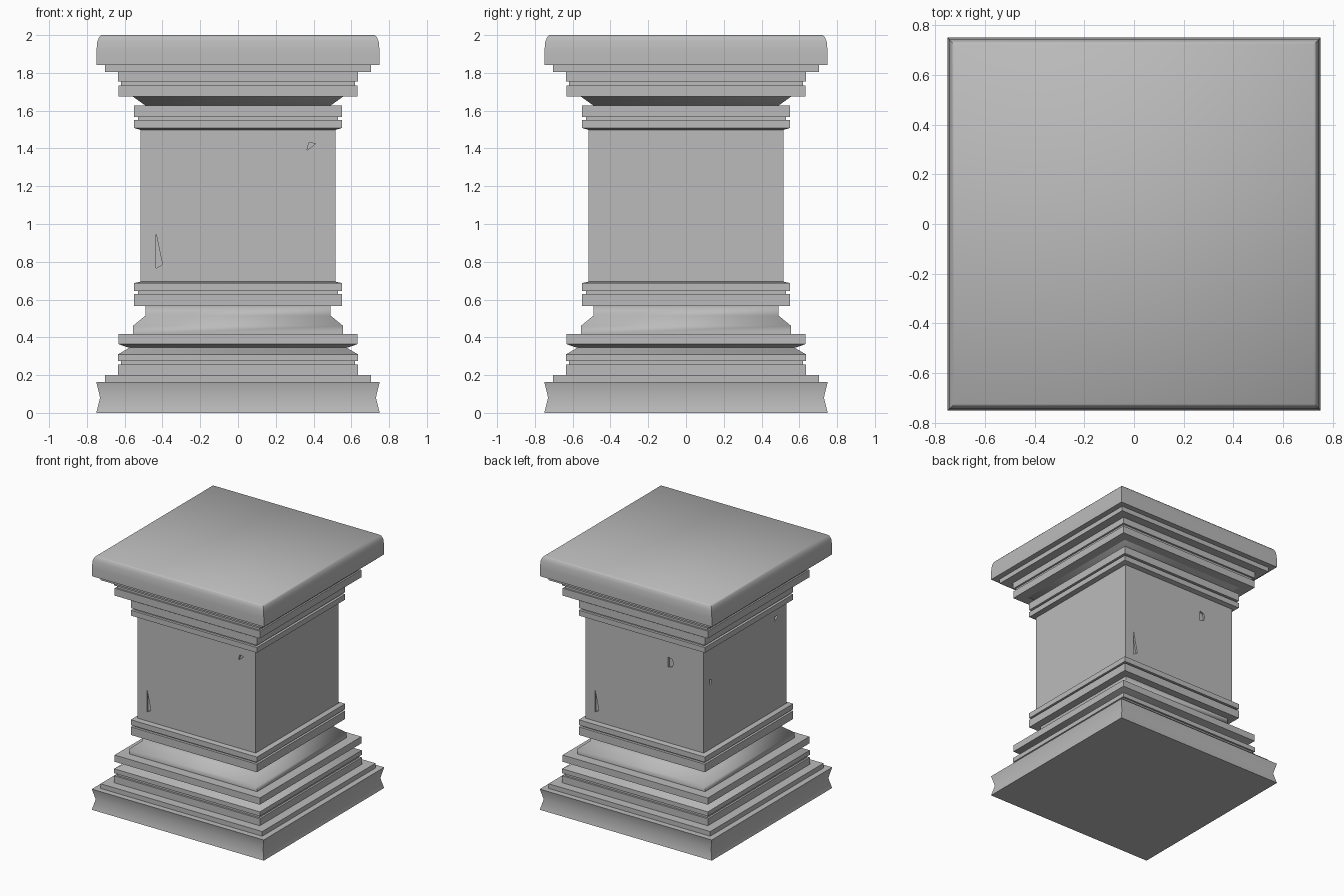
import bpy, bmesh, math
from mathutils import Matrix

cube = bpy.data.objects.get("Cube")
if cube:
    bpy.data.objects.remove(cube, do_unlink=True)

stone = bpy.data.materials.new("grey_stone")
stone.use_nodes = True
GREY = (0.5, 0.5, 0.5, 1)
stone.diffuse_color = GREY
stone.node_tree.nodes["Principled BSDF"].inputs["Base Color"].default_value = GREY


def add_object(name, bm):
    bmesh.ops.recalc_face_normals(bm, faces=bm.faces)
    mesh = bpy.data.meshes.new(name)
    bm.to_mesh(mesh)
    bm.free()
    mesh.materials.append(stone)
    obj = bpy.data.objects.new(name, mesh)
    bpy.context.collection.objects.link(obj)
    return obj


def square_lathe(name, profile, smooth=55):
    """Sweep a (half width, height) profile round a square plan."""
    bm = bmesh.new()
    rings = [[bm.verts.new((sx * r, sy * r, z))
              for sx, sy in ((-1, -1), (1, -1), (1, 1), (-1, 1))] for r, z in profile]
    for low, high in zip(rings, rings[1:]):
        for i in range(4):
            j = (i + 1) % 4
            bm.faces.new((low[i], low[j], high[j], high[i]))
    bm.faces.new(rings[0][::-1])
    bm.faces.new(rings[-1])
    obj = add_object(name, bm)
    if smooth:
        bpy.ops.object.select_all(action='DESELECT')
        obj.select_set(True)
        bpy.context.view_layer.objects.active = obj
        bpy.ops.object.shade_smooth_by_angle(angle=math.radians(smooth))
    return obj


def band(r, low, high):
    return [(r, low), (r, high)]


# Plinth with a hollowed side
square_lathe("plinth", [(.75, 0), (.73, .08), (.75, .163)])

# Stepped base mouldings with a groove
square_lathe("base_steps", band(.705, .163, .2) + band(.635, .2, .255)
             + band(.62, .255, .275) + band(.635, .275, .31)
             + [(.575, .345), (.6, .352)] + band(.633, .365, .418))
square_lathe("base_cove", band(.557, .418, .46) + [(.49, .515), (.49, .567)])
square_lathe("lower_collar", band(.55, .567, .63) + band(.53, .63, .645)
             + band(.55, .645, .687) + [(.515, .695)])

# Square shaft
shaft = square_lathe("shaft", band(.515, .69, 1.505), smooth=0)

# Capital mouldings
square_lathe("upper_collar", [(.515, 1.498)] + band(.55, 1.508, 1.55)
             + band(.53, 1.55, 1.567) + band(.55, 1.567, 1.627))
square_lathe("capital_cove", [(.49, 1.627), (.557, 1.675)])
square_lathe("capital_steps", band(.633, 1.675, 1.733) + band(.62, 1.733, 1.755)
             + band(.635, 1.755, 1.805) + band(.705, 1.805, 1.842))
square_lathe("cap_slab", band(.75, 1.842, 1.91)
             + [(.745, 1.965), (.735, 1.99), (.725, 2)])

# Chips cut into the shaft: outline on a face, and the face's turn in degrees
sliver = [(-.435, .955), (-.435, .765), (-.4, .785)]
corner_chip = [(.365, 1.39), (.41, 1.425), (.375, 1.432)]
round_chip = [(.205, 1.29), (.24, 1.3), (.25, 1.33), (.24, 1.36), (.205, 1.37)]
edge_chip = [(-.445, 1.2), (-.42, 1.21), (-.42, 1.24), (-.445, 1.25)]
chips = [(sliver, 0), (corner_chip, 0), (sliver, 180), (round_chip, 180),
         (edge_chip, 270), (corner_chip, 270)]

bm = bmesh.new()
for outline, turn in chips:
    front = [bm.verts.new((x, -.55, z)) for x, z in outline]
    back = [bm.verts.new((x, -.5, z)) for x, z in outline]
    bm.faces.new(front)
    bm.faces.new(back[::-1])
    for i in range(len(front)):
        j = (i + 1) % len(front)
        bm.faces.new((front[j], front[i], back[i], back[j]))
    bmesh.ops.rotate(bm, verts=front + back, cent=(0, 0, 0),
                     matrix=Matrix.Rotation(math.radians(turn), 3, 'Z'))
cutter = add_object("chip_cutter", bm)
cutter.hide_render = True
cutter.hide_viewport = True
cutter.display_type = 'WIRE'

cut = shaft.modifiers.new("chips", 'BOOLEAN')
cut.operation = 'DIFFERENCE'
cut.solver = 'EXACT'
cut.object = cutter
